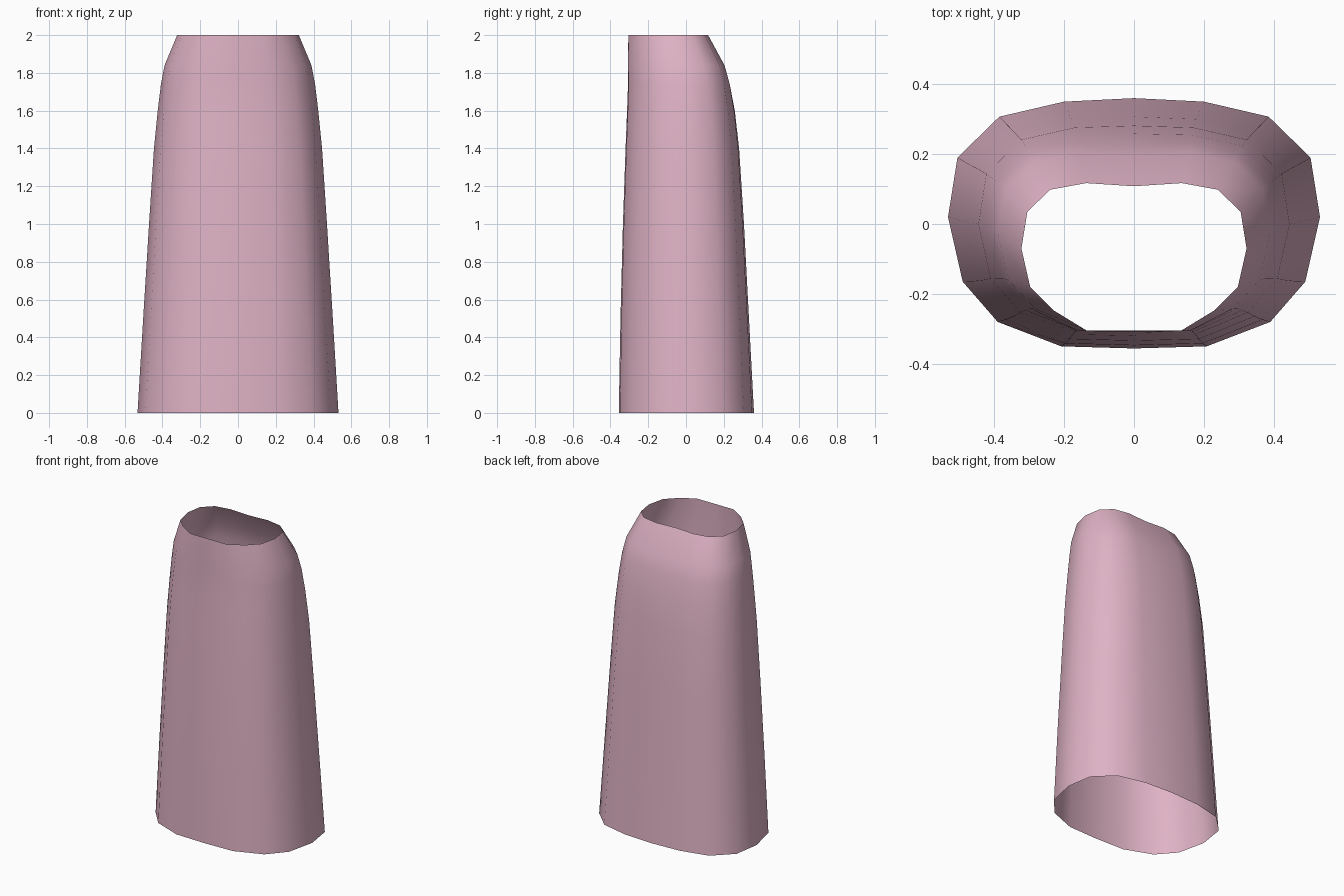
import bpy, bmesh

cube = bpy.data.objects.get("Cube")
if cube:
    bpy.data.objects.remove(cube)

# One soft pink for the whole shell
pink = bpy.data.materials.new("soft_pink")
pink.use_nodes = True
colour = (0.74, 0.45, 0.56, 1)
pink.diffuse_color = colour
pink.node_tree.nodes["Principled BSDF"].inputs["Base Color"].default_value = colour

# Left half of the rim outlines, back to front
bottom = [(0, .36), (.2, .35), (.385, .307), (.505, .19), (.532, .02),
          (.49, -.165), (.39, -.28), (.208, -.35), (0, -.356)]
top = [(0, .108), (.137, .117), (.24, .098), (.305, .035), (.322, -.07),
       (.297, -.18), (.23, -.247), (.135, -.305), (0, -.305)]

# Height, half width, back y, front y and blend towards the top outline
levels = [(0, .532, .36, -.356, 0), (.5, .502, .334, -.347, .04),
          (1, .471, .308, -.334, .08), (1.4, .445, .283, -.32, .14),
          (1.6, .425, .261, -.312, .22), (1.74, .408, .236, -.307, .4),
          (1.84, .389, .207, -.308, .6), (2, .322, .117, -.305, 1)]


def normalise(half):
    """Scale an outline to unit half width and unit half depth."""
    wide = max(x for x, y in half)
    back, front = max(y for x, y in half), min(y for x, y in half)
    return [(x / wide, (2 * y - back - front) / (back - front)) for x, y in half]


def mirrored(half):
    """Complete the outline on the other side of the middle."""
    return half + [(-x, y) for x, y in half[-2:0:-1]]


low, high = mirrored(normalise(bottom)), mirrored(normalise(top))

# Tapered sleeve, open at both ends
bm = bmesh.new()
rings = []
for z, wide, back, front, t in levels:
    mid, deep = (back + front) / 2, (back - front) / 2
    rings.append([bm.verts.new((wide * (a[0] + (b[0] - a[0]) * t),
                                mid + deep * (a[1] + (b[1] - a[1]) * t), z))
                  for a, b in zip(low, high)])
for lower, upper in zip(rings, rings[1:]):
    n = len(lower)
    for i in range(n):
        j = (i + 1) % n
        bm.faces.new((lower[j], lower[i], upper[i], upper[j]))
for face in bm.faces:
    face.smooth = True

mesh = bpy.data.meshes.new("tapered_sleeve")
bm.to_mesh(mesh)
bm.free()
mesh.materials.append(pink)
sleeve = bpy.data.objects.new("tapered_sleeve", mesh)
bpy.context.collection.objects.link(sleeve)
